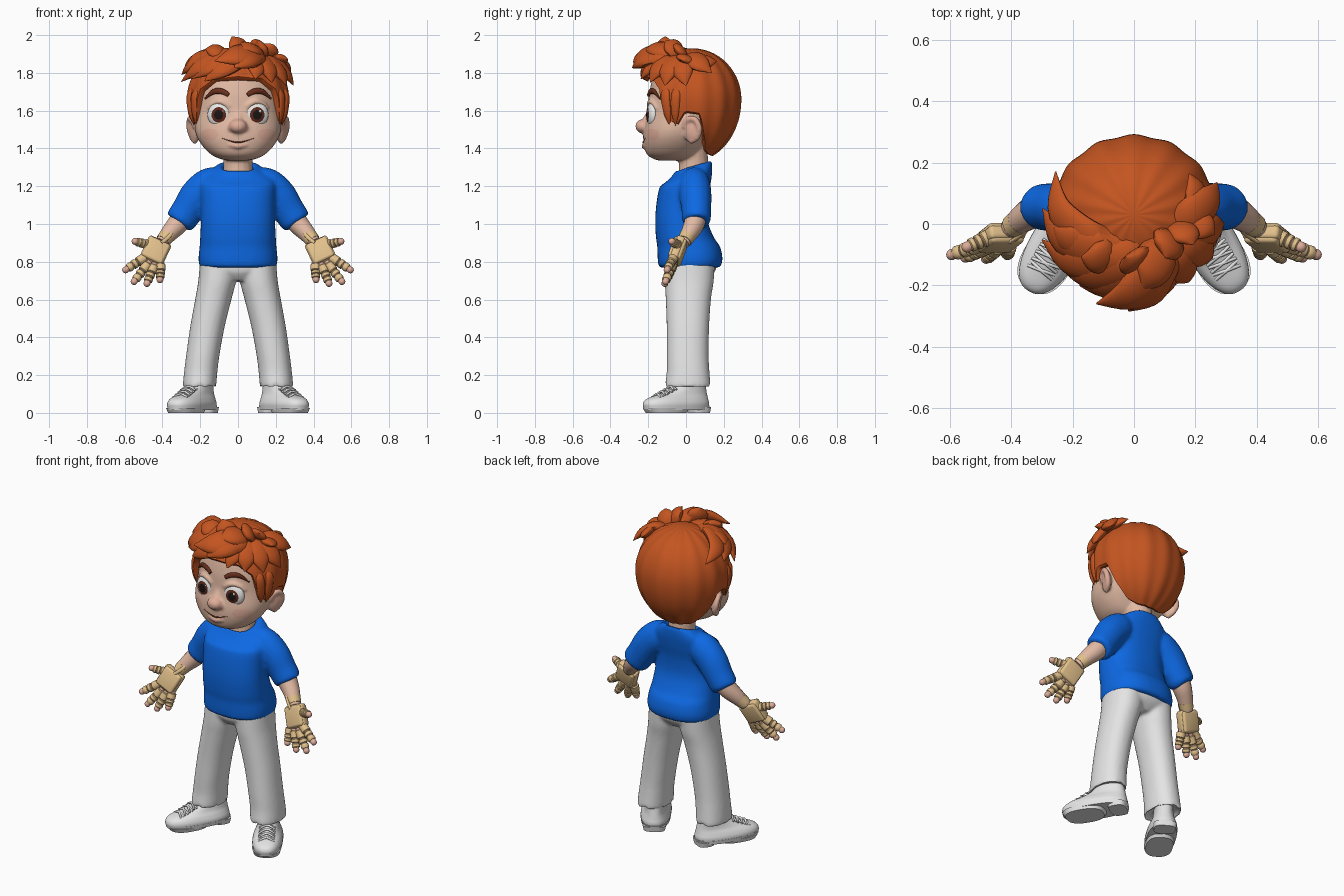
import bpy, bmesh
from math import sin, cos, pi, radians
from mathutils import Vector, Matrix, Euler

if "Cube" in bpy.data.objects:
    bpy.data.objects.remove(bpy.data.objects["Cube"])

def material(name, *rgb):
    m = bpy.data.materials.new(name)
    m.use_nodes = True
    m.diffuse_color = (*rgb, 1)
    m.node_tree.nodes["Principled BSDF"].inputs["Base Color"].default_value = (*rgb, 1)
    return m

SKIN, BLUSH = material("skin", .76, .49, .37), material("rosy skin", .74, .42, .32)
HAIR, BROW = material("ginger hair", .55, .09, .015), material("dark brown", .15, .03, .012)
EYE, IRIS = material("eye white", .85, .85, .83), material("iris brown", .11, .022, .012)
PUPIL, BLUE = material("pupil black", .01, .007, .006), material("shirt blue", .004, .14, .77)
WHITE, TAN = material("soft white", .78, .78, .78), material("glove tan", .76, .53, .26)

def finish(name, bm, *mats):
    me = bpy.data.meshes.new(name)
    bm.to_mesh(me)
    for m in mats:
        me.materials.append(m)
    ob = bpy.data.objects.new(name, me)
    bpy.context.collection.objects.link(ob)
    return ob

def blend(name, parts, voxel, mats, rule=lambda c: 0):
    """Fuse parts into one soft skin and colour its faces by a rule."""
    bm = bmesh.new()
    for part in parts:
        bm.from_mesh(part.data)
        bpy.data.objects.remove(part)
    ob = finish(name, bm)
    remesh, soften = ob.modifiers.new("fuse", 'REMESH'), ob.modifiers.new("soften", 'SMOOTH')
    remesh.mode, remesh.voxel_size, soften.iterations = 'VOXEL', voxel, 6
    ob.data = bpy.data.meshes.new_from_object(ob.evaluated_get(bpy.context.evaluated_depsgraph_get()))
    ob.modifiers.clear()
    ob.data.materials.clear()
    for m in mats:
        ob.data.materials.append(m)
    for f in ob.data.polygons:
        f.material_index = rule(f.center)

def spline(pts, n):
    """Smooth path through tuples of any length."""
    out = []
    for i in range(len(pts) - 1):
        quad = (pts[max(i - 1, 0)], pts[i], pts[i + 1], pts[min(i + 2, len(pts) - 1)])
        out += [tuple(b + .5 * t * (c - a + t * (2*a - 5*b + 4*c - d + t * (3*b - a - 3*c + d)))
                      for a, b, c, d in zip(*quad)) for t in (k / n for k in range(n))]
    return out + [tuple(pts[-1])]

def skin(name, rings, mat, caps=(0, -1)):
    """Bridge rings of points into one surface, closing the listed ends."""
    bm = bmesh.new()
    loops = [[bm.verts.new(p) for p in ring] for ring in rings]
    for lo, hi in zip(loops, loops[1:]):
        for i in range(len(lo)):
            bm.faces.new((lo[i - 1], lo[i], hi[i], hi[i - 1]))
    for end in caps:
        bm.faces.new(loops[end])
    bmesh.ops.recalc_face_normals(bm, faces=bm.faces)
    return finish(name, bm, mat)

def loft(name, rows, mat, p=2.3, n=5, warp=lambda v: v):
    """Rows are height, centre x, half width, front y, back y."""
    bend = lambda v: abs(v) ** (2 / p) * (1 if v >= 0 else -1)
    return skin(name, [[warp(Vector((cx + rx * bend(cos(a)), (f + b) / 2 + (b - f) / 2 * bend(sin(a)), z)))
                        for a in (pi * k / 24 for k in range(48))] for z, cx, rx, f, b in spline(rows, n)], mat)

def tube(name, pts, mat, flat=1, ref=(0, -1, 0), n=5):
    """Points are x, y, z, radius."""
    path, rings = spline(pts, n), []
    for i, p in enumerate(path):
        t = Vector(path[min(i + 1, len(path) - 1)][:3]) - Vector(path[max(i - 1, 0)][:3])
        side = t.cross(Vector(ref)).normalized()
        up = side.cross(t).normalized()
        rings.append([Vector(p[:3]) + max(p[3], .001) * (side * cos(a) + up * flat * sin(a))
                      for a in (pi * k / 8 for k in range(16))])
    return skin(name, rings, mat)

def ball(name, loc, radii, mats, rot=(0, 0, 0), rule=lambda c: 0):
    bm = bmesh.new()
    bmesh.ops.create_uvsphere(bm, u_segments=32, v_segments=24, radius=1)
    for f in bm.faces:
        f.material_index = rule(f.calc_center_median())
    bm.transform(Matrix.LocRotScale(Vector(loc), Euler(rot), Vector(radii)))
    return finish(name, bm, *mats)

# Head and face
SIDES = ((1, "left"), (-1, "right"))
HEAD = [(1.335, 0, .03, -.13, -.05), (1.342, 0, .085, -.165, .02), (1.37, 0, .145, -.208, .06),
        (1.43, 0, .2, -.225, .1), (1.5, 0, .228, -.224, .14), (1.6, 0, .227, -.205, .2),
        (1.7, 0, .222, -.194, .23), (1.8, 0, .19, -.16, .22), (1.88, 0, .08, -.06, .12)]

def on_face(x, z, r, out=0):
    _, _, rx, f, b = min(spline(HEAD, 20), key=lambda row: abs(row[0] - z))
    return (x, (f + b) / 2 - (b - f) / 2 * max(0, 1 - abs(x / rx) ** 2.2) ** (1 / 2.2) - out, z, r)

flesh = [loft("skull", HEAD, SKIN, 2.2), ball("nose", (0, -.226, 1.517), (.048, .042, .038), [SKIN]),
         tube("neck", [(0, .04, 1.22, .085), (0, .04, 1.32, .078), (0, .03, 1.42, .085)], SKIN),
         tube("nose_bridge", [(0, -.17, 1.62, .025), (0, -.19, 1.57, .028), (0, -.213, 1.52, .035)], SKIN, ref=(1, 0, 0)),
         tube("lip", [on_face(x, 1.412 + 3 * x * x, r) for x, r in ((-.05, .005), (0, .014), (.05, .005))], SKIN)]
tube("mouth", [on_face(x, 1.432 + 3 * x * x, r, r / 2) for x, r in ((-.085, .001), (0, .004), (.085, .001))], BROW, n=9)
for s, side in SIDES:
    ey = on_face(.096, 1.58, 0)[1]
    flesh += [ball("nostril", (s * .036, -.213, 1.508), (.022, .024, .022), [SKIN]),
              ball("ear", (s * .228, .03, 1.495), (.026, .05, .068), [SKIN], (.15, 0, s * -.45)),
              tube("ear_rim", [(s * x, y, z, .016) for x, y, z in ((.225, -.008, 1.51), (.24, .005, 1.55),
                   (.255, .045, 1.555), (.258, .07, 1.51), (.243, .06, 1.46), (.226, .02, 1.435))], SKIN, ref=(1, 0, 0)),
              tube("upper_lid", [on_face(s * x, z, r, .002) for x, z, r in
                   ((.045, 1.62, .008), (.07, 1.64, .013), (.1, 1.648, .014), (.135, 1.636, .012), (.158, 1.61, .008))], SKIN)]
    # Eyes, with iris and pupil as rings of faces
    ball(side + "_eye", (s * .098, ey + .016, 1.578), (.064, .067, .031), [EYE, IRIS, PUPIL],
         (pi / 2, 0, s * .16), lambda c: 2 if c.z > .94 else 1 if c.z > .77 else 0)
    ball(side + "_eye_glint", (s * .098 + .018, ey - .011, 1.597), (.007, .004, .008), [EYE])
    tube(side + "_eyebrow", [on_face(s * x, z, r, .006) for x, z, r in
         ((.05, 1.683, .011), (.085, 1.702, .015), (.13, 1.7, .014), (.176, 1.662, .004))], BROW, .6)

def rosy(c):
    x = abs(c.x)
    cheek = c.y < -.08 and ((x - .15) / .045) ** 2 + ((c.z - 1.475) / .032) ** 2 < 1
    nose = x < .06 and c.y < -.222 and 1.48 < c.z < 1.56
    lip = x < .045 and c.y < -.2 and abs(c.z - 1.414 - 3 * x * x) < .009
    return int(cheek or nose or lip or (x > .235 and c.y > -.03 and c.z < 1.58))

blend("head", flesh, .0075, [SKIN, BLUSH], rosy)

# Hair cap over a dome, with a hairline that varies around the head
def dome(a, e, k=1):
    a, e = radians(a), radians(e)
    return Vector((.272 * k * sin(a) * cos(e), .03 - .26 * k * cos(a) * cos(e), 1.66 + k * sin(e) * (.27 if e > 0 else .33)))

LINE = [(0, 25), (30, 23), (48, 10), (57, -22), (72, -25), (82, -13), (100, -15), (108, -38), (118, -58), (140, -66), (181, -68)]

def cap_ring(t, k=1):
    ring = []
    for a in range(-180, 180, 3):
        (a0, e0), (a1, e1) = next(p for p in zip(LINE, LINE[1:]) if p[0][0] <= abs(a) < p[1][0])
        e = (e0 + (e1 - e0) * (abs(a) - a0) / (a1 - a0)) * (1 - t) + 89 * t
        ring.append(dome(a, e, k + .013 * cos(radians(a * 14)) * cos(radians(e))))
    return ring

skin("hair_cap", [cap_ring(0, .8), cap_ring(0, .96)] + [cap_ring(.02 + .98 * j / 24) for j in range(25)], HAIR, (-1,))

# Strands: root and tip in degrees on the dome, then lift and width in hundredths
FRINGE = [(30, 62, -3, 27, 36, 8), (45, 60, -22, 32, 42, 8), (30, 55, 18, 20, 16, 5), (10, 62, -36, 18, 16, 7),
          (10, 68, -56, 20, 18, 7), (0, 72, -74, 17, 20, 7), (-20, 70, -94, 24, 20, 7), (-30, 70, -120, 27, 22, 6),
          (45, 60, 38, 17, 12, 6), (60, 60, 60, 14, 12, 6), (70, 60, 84, 14, 12, 6), (80, 60, 112, 26, 20, 6)]
SPIKES = [(15, 55, -12, 66, 35, 6), (60, 62, 35, 60, 32, 6), (75, 58, 62, 53, 33, 5), (85, 50, 76, 38, 27, 5),
          (-25, 58, -50, 50, 29, 6), (-50, 55, -80, 38, 24, 6), (80, 45, 128, 42, 13, 5), (40, 65, 5, 46, 36, 7)]
BURNS = [(s * a, 18, s * b, -25, 1, 2.5) for s, _ in SIDES for a, b in ((56, 61), (72, 69))]
for title, group in (("fringe_lock", FRINGE), ("spike_lock", SPIKES), ("sideburn", BURNS)):
    for i, (a0, e0, a1, e1, lift, w) in enumerate(group):
        pts = [(*dome(a0 + (a1 - a0) * t, e0 + (e1 - e0) * t, k), r * w / 100) for t, k, r in
               ((0, .9, .5), (.3, 1 + lift / 400, 1), (.7, 1 + lift / 140, .85), (1, 1 + lift / 100, .04))]
        tube(f"{title}_{i + 1}", pts, HAIR, .5, dome((a0 + a1) / 2, (e0 + e1) / 2) - Vector((0, .03, 1.66)))

# Shirt, with the neckline sloping down to the front, and trousers
SHIRT = [(.77, 0, .185, -.13, .17), (.776, 0, .203, -.145, .184), (.82, 0, .209, -.15, .193), (.88, 0, .203, -.152, .18),
         (.93, 0, .2, -.159, .147), (1.02, 0, .196, -.163, .114), (1.12, 0, .196, -.155, .113), (1.2, 0, .2, -.138, .128),
         (1.26, 0, .187, -.103, .138), (1.31, 0, .127, -.068, .138), (1.325, 0, .09, -.052, .128), (1.3, 0, .077, -.04, .11)]
shirt = [loft("body", SHIRT, BLUE, 2.4,
              warp=lambda v: v + Vector((0, 0, .3 * (v.y - .09) * min(1, max(0, (v.z - 1.2) / .1)))))]
LEG = [(.155, .2, .07, -.09, .11), (.133, .202, .084, -.106, .127), (.15, .203, .088, -.11, .13), (.22, .197, .088, -.102, .124),
       (.3, .187, .088, -.102, .12), (.45, .163, .091, -.102, .122), (.6, .131, .096, -.107, .132),
       (.7, .11, .1, -.112, .147), (.8, .102, .1, -.11, .152)]
trousers = [loft("hips", [(.7, 0, .08, -.08, .11), (.74, 0, .17, -.11, .148), (.78, 0, .198, -.117, .162),
                          (.85, 0, .19, -.11, .15)], WHITE)]
UPPER = [(.02, 0, .084, -.275, .105), (.05, 0, .086, -.278, .108), (.075, 0, .077, -.255, .103), (.1, 0, .063, -.18, .098),
         (.13, 0, .056, -.11, .092), (.16, 0, .054, -.085, .088), (.19, 0, .05, -.07, .08)]
FINGERS = (("thumb", (.455, -.035, .885), (.545, -.075, .908)), ("index_finger", (.48, -.06, .832), (.595, -.1, .757)),
           ("middle_finger", (.468, -.068, .8), (.55, -.108, .695)), ("ring_finger", (.44, -.07, .79), (.482, -.112, .685)),
           ("little_finger", (.408, -.065, .795), (.413, -.1, .705)))
for s, side in SIDES:
    trousers.append(loft("leg", [(z, s * x, w, f, b) for z, x, w, f, b in LEG], WHITE, 2.2))
    # Shoes, built toe forward and then turned outward
    shoe = [loft(side + "_shoe_upper", UPPER, WHITE, 2.4),
            loft(side + "_midsole", [(.016, 0, .084, -.274, .108), (.038, 0, .087, -.279, .112)], WHITE, 2.4, 1),
            loft(side + "_front_sole", [(0, 0, .077, -.257, -.035), (.025, 0, .084, -.274, -.015)], WHITE, 2.6, 1),
            loft(side + "_heel", [(0, 0, .062, .005, .105), (.03, 0, .068, 0, .11)], WHITE, 3, 1)]
    for i in range(8):
        d, y, z = (-1) ** i, -.2 + .027 * (i // 2), .101 + .013 * (i // 2)
        shoe.append(tube(f"{side}_lace_{i + 1}", [(-.046 * d, y + .01, z - .016, .005), (0, y, z, .006),
                         (.046 * d, y - .008, z - .02, .005)], WHITE, n=4, ref=(0, 0, 1)))
    for part in shoe:
        part.location, part.rotation_euler.z = (s * .2, .02, 0), s * radians(31)
    # Arms
    def arm(name, pts, mat, **kw):
        return tube(f"{side}_{name}", [(s * x, y, z, r) for x, y, z, r in pts], mat, **kw)
    shirt.append(arm("sleeve", [(.1, .045, 1.235, .075), (.155, .045, 1.205, .092), (.215, .05, 1.15, .093),
                                (.265, .055, 1.075, .086), (.303, .055, 1.02, .082), (.306, .055, 1.015, .07)], BLUE, flat=.92))
    arm("forearm", [(.27, .055, 1.07, .06), (.315, .045, 1.005, .056), (.36, .02, .955, .047), (.405, -.015, .9, .034)], SKIN)
    arm("wrist_cuff", [(.376, .008, .936, .043), (.398, -.008, .91, .039)], TAN, n=1)
    arm("wrist_strap", [(.345, 0, .985, .009), (.36, -.03, .94, .01), (.405, -.06, .9, .01)], TAN, flat=.6)
    # Palm: bevelled blocks lying in the plane of the hand
    up, out = Vector((-.4 * s, .32, .85)).normalized(), Vector((0, -1, 0))
    out = (out - up * out.dot(up)).normalized()
    frame = Matrix((out.cross(up), out, up)).transposed().to_4x4()
    for part, shift, size in (("palm", 0, (.13, .046, .135)), ("palm_plate", .02, (.12, .03, .122)),
                              ("hand_back_plate", -.02, (.12, .03, .122))):
        bm = bmesh.new()
        bmesh.ops.create_cube(bm, size=1, matrix=Matrix.Diagonal((*size, 1)))
        bmesh.ops.bevel(bm, geom=bm.edges[:], offset=.014, segments=3, profile=.5, affect='EDGES')
        bm.transform(Matrix.Translation(Vector((s * .437, -.045, .855)) + out * shift) @ frame)
        bmesh.ops.recalc_face_normals(bm, faces=bm.faces)
        finish(f"{side}_{part}", bm, TAN)
    # Fingers: a bare core with padded segments, leaving the tip uncovered
    for name, root, tip in FINGERS:
        a, b = Vector(root), Vector(tip)
        arm(name, [(*a, .018), (*a.lerp(b, .6), .018), (*b, .017)], BLUSH)
        ball(f"{side}_{name}_tip", (s * b.x, b.y, b.z), (.018,) * 3, [BLUSH])
        for i, (t0, t1) in enumerate(((.1, .46), (.49, .68), (.71, .9))):
            arm(f"{name}_pad_{i + 1}", [(*a.lerp(b, t), (.026 - .0015 * i) * k) for t, k in
                ((t0, .85), (t0 + .03, 1), (t1 - .03, 1), (t1, .85))], TAN, n=1)
blend("shirt", shirt, .01, [BLUE])
blend("trousers", trousers, .01, [WHITE])

# Smooth shading that keeps real edges
for ob in bpy.context.collection.objects:
    ob.select_set(ob.type == 'MESH')
    if ob.type == 'MESH':
        bpy.context.view_layer.objects.active = ob
bpy.ops.object.shade_smooth_by_angle(angle=radians(40))
